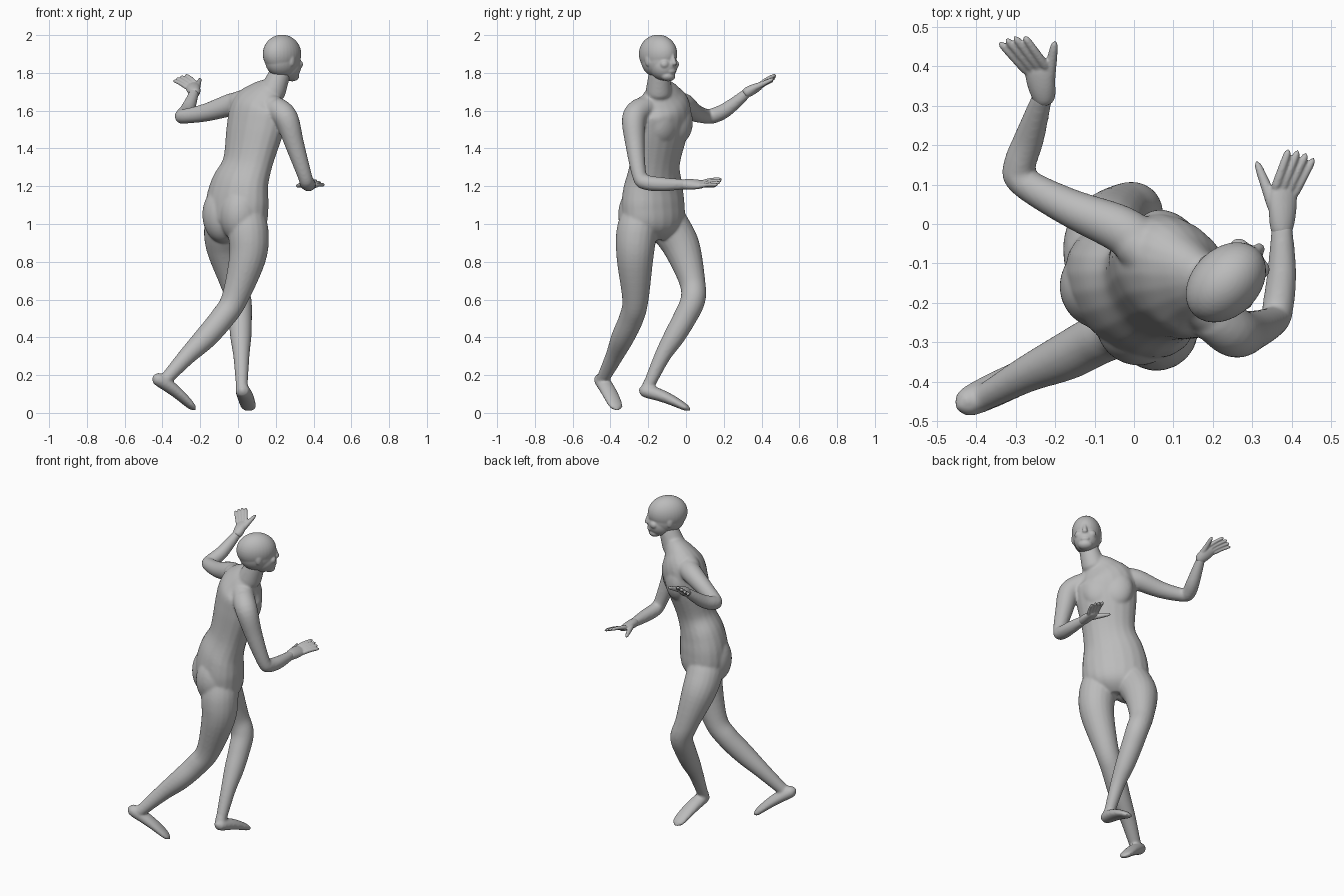
import bpy, bmesh, math
from mathutils import Vector, Matrix

cube = bpy.data.objects.get("Cube")
if cube:
    bpy.data.objects.remove(cube, do_unlink=True)

grey = bpy.data.materials.new("plain_grey")
grey.use_nodes = True
grey.diffuse_color = (0.5, 0.5, 0.5, 1)
grey.node_tree.nodes["Principled BSDF"].inputs["Base Color"].default_value = grey.diffuse_color

# The figure faces diagonally; SIDE points to its right hand
FORWARD = Vector((1, 1, 0)).normalized()
SIDE = Vector((1, -1, 0)).normalized()
UP = Vector((0, 0, 1))


def loft(bm, rings, side, sides=20):
    """Skin elliptical rings of (centre, half width, half depth), closing both ends."""
    centres = [ring[0] for ring in rings]
    last = len(rings) - 1
    loops = []
    for i, (centre, width, depth) in enumerate(rings):
        along = (centres[min(i + 1, last)] - centres[max(i - 1, 0)]).normalized()
        u = (side - along * along.dot(side)).normalized()
        v = along.cross(u)
        angles = [k * math.tau / sides for k in range(sides)]
        loops.append([bm.verts.new(centre + u * width * math.cos(a) + v * depth * math.sin(a))
                      for a in angles])
    for lower, upper in zip(loops, loops[1:]):
        for k in range(sides):
            bm.faces.new((lower[k - 1], lower[k], upper[k], upper[k - 1]))
    bm.faces.new(loops[0])
    bm.faces.new(loops[-1])


def tube(bm, rows, side=SIDE, flat=1, steps=6):
    """Loft along a Catmull-Rom curve through rows of x, y, z, half width."""
    rows = [Vector(row) for row in rows]
    padded = [rows[0]] + rows + [rows[-1]]
    path = []
    for a, b, c, d in zip(padded, padded[1:], padded[2:], padded[3:]):
        for i in range(steps):
            t = i / steps
            path.append(b + ((c - a) * t + (2 * a - 5 * b + 4 * c - d) * t ** 2
                             + (3 * b - a - 3 * c + d) * t ** 3) / 2)
    path.append(rows[-1])
    loft(bm, [(Vector(row[:3]), row[3], row[3] * flat) for row in path], side)


def taper(bm, start, end, thick, thin, bulge=0, lift=0, side=SIDE, flat=1, steps=14):
    """Round-ended limb: bulges and lifts in the middle, flattens towards the end."""
    rings = []
    for i in range(steps + 1):
        t = i / steps
        arch = math.sin(math.pi * t)
        rounding = max(0.2, math.sqrt(1 - abs(2 * t - 1) ** 8))
        width = (thick + (thin - thick) * t + bulge * arch) * rounding
        rings.append((start.lerp(end, t) + UP * lift * arch, width, width * (1 + (flat - 1) * t)))
    loft(bm, rings, side)


def blob(bm, centre, width, depth, height):
    """Ellipsoid turned the way the figure faces."""
    turn = Matrix((SIDE, FORWARD, UP)).transposed().to_4x4()
    matrix = Matrix.Translation(centre) @ turn @ Matrix.Diagonal((width, depth, height, 1))
    bmesh.ops.create_uvsphere(bm, u_segments=32, v_segments=20, radius=1, matrix=matrix)


def finish(name, bm, voxel, passes):
    """Fuse the overlapping volumes into one smooth skin."""
    bmesh.ops.recalc_face_normals(bm, faces=bm.faces)
    mesh = bpy.data.meshes.new(name)
    bm.to_mesh(mesh)
    bm.free()
    mesh.materials.append(grey)
    obj = bpy.data.objects.new(name, mesh)
    bpy.context.collection.objects.link(obj)
    fuse = obj.modifiers.new("fuse", 'REMESH')
    fuse.mode = 'VOXEL'
    fuse.voxel_size = voxel
    fuse.use_smooth_shade = True
    soften = obj.modifiers.new("soften", 'SMOOTH')
    soften.factor = 0.5
    soften.iterations = passes


def foot(bm, ankle, heel, toe):
    blob(bm, ankle, .033, .033, .04)
    taper(bm, heel, toe, .037, .042, .005, .015, (toe - heel).cross(UP), .4)


def hand(name, wrist, knuckles, reach, across, thumb):
    """Flat palm, four fanned fingers and a thumb."""
    bm = bmesh.new()
    taper(bm, wrist.lerp(knuckles, -.4), knuckles.lerp(wrist, -.1), .024, .035, .007,
          side=across, flat=.4)
    for i in range(4):
        offset = i - 1.5
        root = knuckles.lerp(wrist, .2) + across * offset * .018
        tip = knuckles + reach * (1.08 - .06 * abs(offset)) + across * offset * .025
        taper(bm, root, tip, .0125, .009, lift=.005, side=across)
    root = wrist.lerp(knuckles, .2) - across * .015
    taper(bm, root, thumb, .019, .009, side=UP)
    finish(name, bm, .004, 3)


# Torso from crotch to neck base, shoulders, neck, seat and chest
body = bmesh.new()
tube(body, [(-.02, -.18, .93, .1), (-.01, -.17, 1, .18), (-.005, -.175, 1.1, .192),
            (.01, -.175, 1.2, .178), (.05, -.165, 1.32, .152), (.09, -.14, 1.5, .175),
            (.115, -.13, 1.61, .175), (.15, -.135, 1.68, .12), (.19, -.14, 1.73, .065)], flat=.72)
taper(body, Vector((-.04, -.01, 1.635)), Vector((.25, -.27, 1.58)), .06, .065, lift=.04, side=UP)
taper(body, Vector((.17, -.145, 1.67)), Vector((.24, -.14, 1.84)), .075, .05)
for s in (-1, 1):
    blob(body, Vector((-.032, -.202, 1.05)) + SIDE * s * .065, .11, .112, .15)
    blob(body, Vector((.13, -.085, 1.54)) + SIDE * s * .05, .1, .07, .12)

# Left arm, raised
left_wrist = Vector((-.23, .33, 1.7))
tube(body, [(.02, -.05, 1.64, .062), (-.04, -.01, 1.63, .06), (-.17, .045, 1.59, .048),
            (-.285, .11, 1.57, .039), (-.29, .15, 1.575, .041), (-.265, .22, 1.61, .038),
            (*left_wrist, .025)], UP + SIDE)

# Right arm, bent forward
right_wrist = Vector((.375, 0, 1.21))
tube(body, [(.2, -.23, 1.61, .065), (.255, -.275, 1.56, .064), (.3, -.27, 1.42, .051),
            (.355, -.245, 1.25, .038), (.365, -.21, 1.22, .04), (.375, -.12, 1.21, .037),
            (*right_wrist, .026)], UP + SIDE)

# Right leg, trailing
right_ankle = Vector((-.38, -.44, .18))
tube(body, [(.04, -.24, 1.05, .1), (.055, -.262, .95, .108), (.05, -.27, .82, .098),
            (-.02, -.268, .6, .07), (-.085, -.29, .5, .065), (-.17, -.335, .4, .061),
            (-.27, -.38, .3, .047), (*right_ankle, .034)])

# Left leg, leading
left_ankle = Vector((.02, -.2, .14))
tube(body, [(-.06, -.12, 1.05, .1), (-.075, -.075, .97, .105), (-.07, -.02, .87, .097),
            (-.03, .032, .7, .07), (.005, .037, .6, .066), (.012, -.008, .5, .062),
            (.015, -.065, .4, .056), (.018, -.125, .3, .043), (*left_ankle, .031)])
foot(body, left_ankle, Vector((.02, -.25, .125)), Vector((.06, .025, .013)))
foot(body, right_ankle, Vector((-.45, -.465, .195)), Vector((-.225, -.36, .013)))
finish("body", body, .007, 10)


# Head: skull, face, jaw, chin, lips, nose, cheeks and ears
def on_head(forward, up, side=0):
    return Vector((.233, -.148, 1.9)) + FORWARD * forward + UP * up + SIDE * side


head = bmesh.new()
blob(head, on_head(0, 0), .086, .116, .102)
blob(head, on_head(.005, -.035), .08, .106, .09)
blob(head, on_head(.04, -.065), .07, .077, .075)
blob(head, on_head(.075, -.117), .042, .036, .028)
blob(head, on_head(.105, -.092), .026, .014, .014)
taper(head, on_head(.105, .01), on_head(.122, -.062), .008, .017)
for s in (-1, 1):
    blob(head, on_head(.085, -.055, s * .035), .028, .025, .025)
    blob(head, on_head(0, -.035, s * .079), .009, .018, .03)
finish("head", head, .0045, 8)

# Hands
hand("left_hand", left_wrist, Vector((-.245, .4, 1.735)), Vector((-.066, .07, .04)),
     Vector((-.85, -.2, -.4)), Vector((-.2, .465, 1.77)))
hand("right_hand", right_wrist, Vector((.38, .095, 1.21)), Vector((.045, .085, .012)),
     Vector((.85, -.3, -.4)), Vector((.31, .16, 1.2)))
